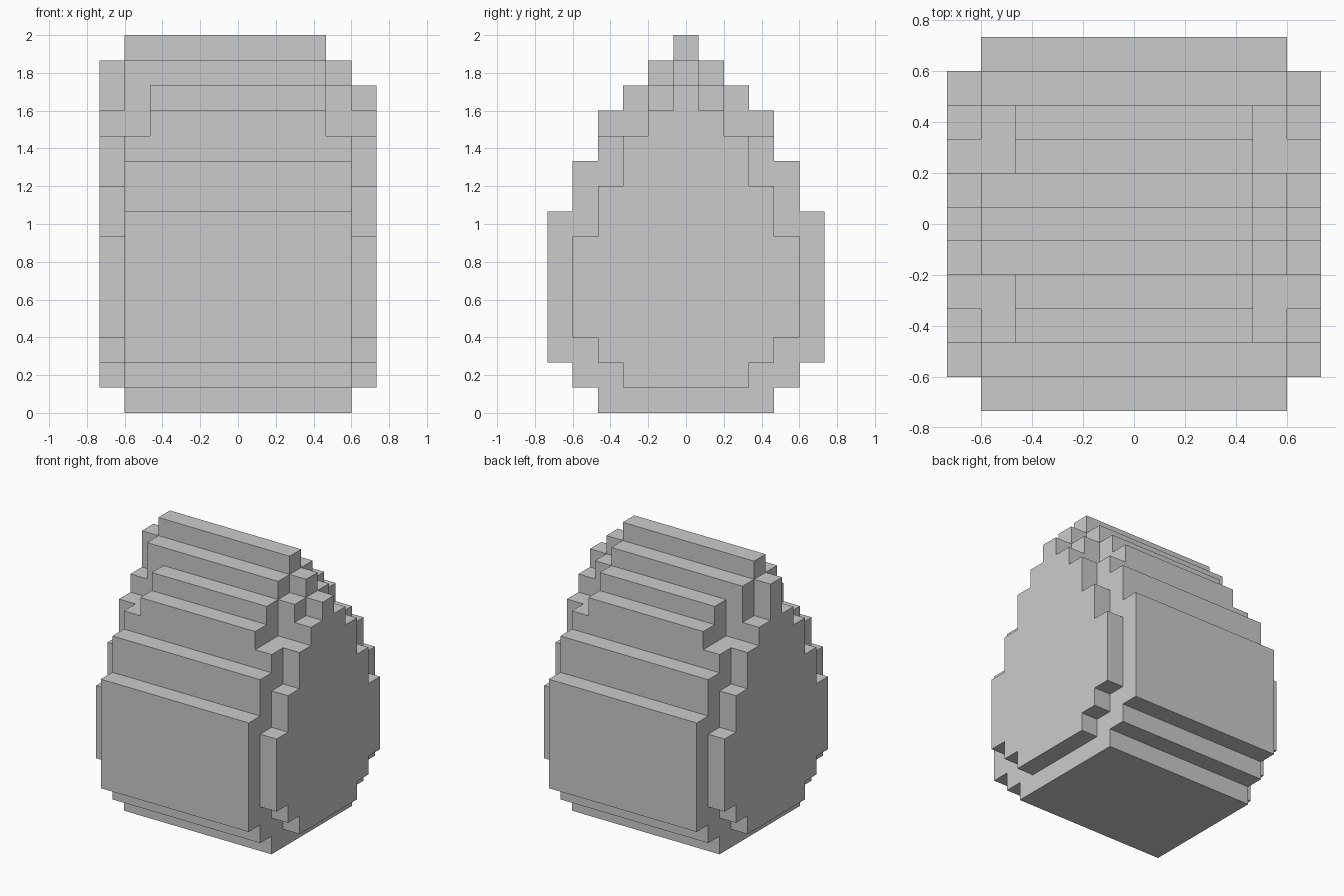
import bpy, bmesh
from math import radians

if "Cube" in bpy.data.objects:
    bpy.data.objects.remove(bpy.data.objects["Cube"])

U = 2 / 15  # one block

# Each slab: x range in blocks, then (bottom, top) of the column at |y| = 0, 1, 2 ...
SLABS = [
    (-5, -5, [(1, 14), (1, 12), (1, 11), (2, 9), (3, 7)]),
    (-4, -4, [(0, 15), (0, 14), (0, 11), (0, 11), (1, 10), (2, 8)]),
    (-3, 3, [(0, 15), (0, 14), (0, 13), (0, 12), (1, 10), (2, 8)]),
    (4, 4, [(0, 14), (0, 13), (0, 11), (0, 11), (1, 10), (2, 8)]),
    (5, 5, [(1, 13), (1, 12), (1, 11), (2, 9), (3, 7)]),
]

# Fill the blocks, mirrored in y
cells = set()
for x0, x1, columns in SLABS:
    for x in range(x0, x1 + 1):
        for y, (z0, z1) in enumerate(columns):
            for z in range(z0, z1):
                cells.update({(x, y, z), (x, -y, z)})

# Outer skin: one quad wherever a block meets air
bm = bmesh.new()
for c in cells:
    for axis in range(3):
        for s in (-1, 1):
            n = list(c)
            n[axis] += s
            if tuple(n) in cells:
                continue
            a, b = (axis + 1) % 3, (axis + 2) % 3
            corners = []
            for da, db in ((-1, -1), (1, -1), (1, 1), (-1, 1))[::s]:
                p = [c[0], c[1], c[2] + 0.5]
                p[axis] += s / 2
                p[a] += da / 2
                p[b] += db / 2
                corners.append(bm.verts.new([v * U for v in p]))
            bm.faces.new(corners)

# Weld and merge flat areas into large faces
bmesh.ops.remove_doubles(bm, verts=bm.verts[:], dist=0.001)
bmesh.ops.dissolve_limit(bm, angle_limit=radians(1), verts=bm.verts[:], edges=bm.edges[:])

mesh = bpy.data.meshes.new("stepped_block_body")
bm.to_mesh(mesh)
bm.free()
bpy.context.collection.objects.link(bpy.data.objects.new("stepped_block_body", mesh))
